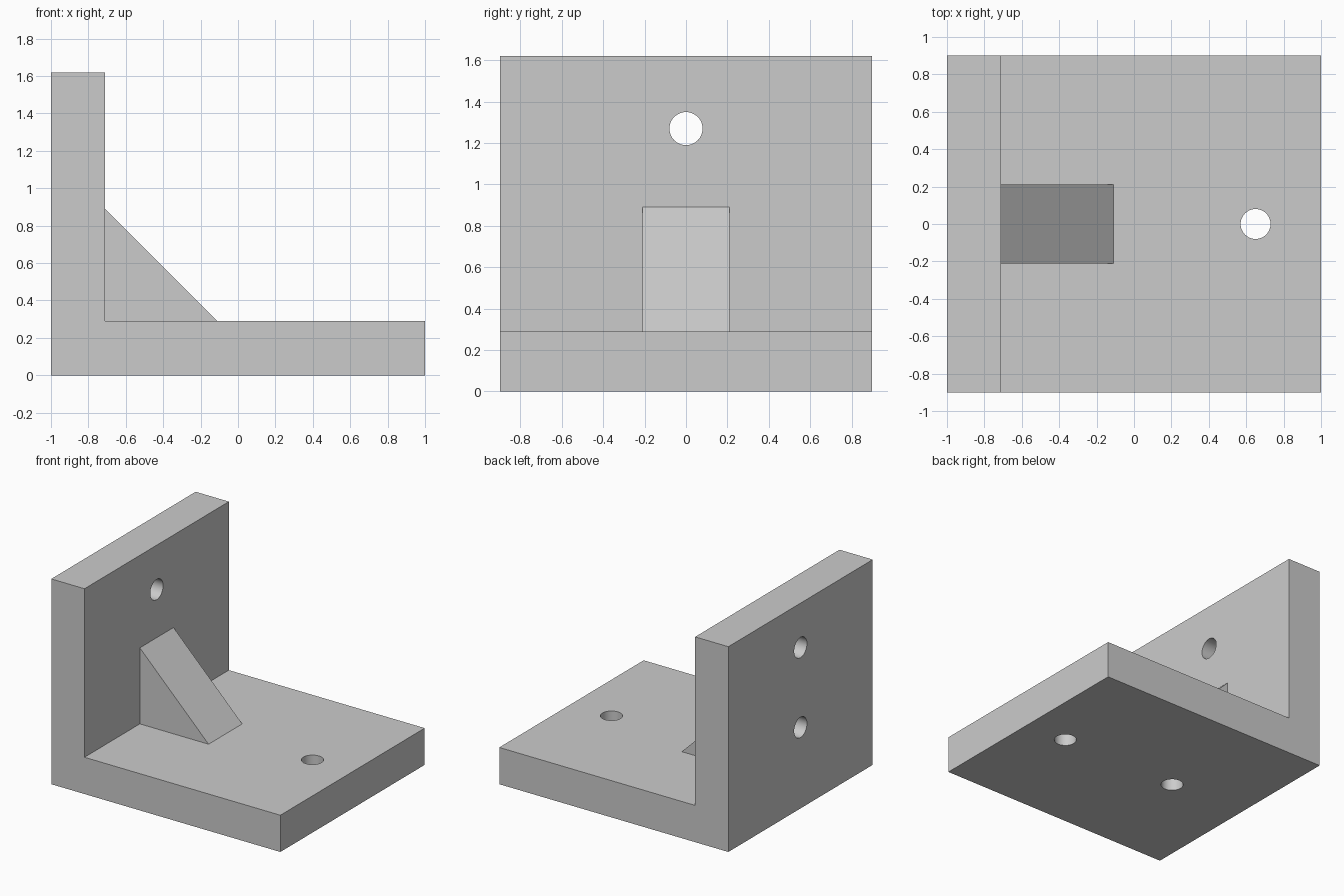
import bpy
import bmesh
import math
from mathutils import Vector

cube = bpy.data.objects.get("Cube")
if cube:
    bpy.data.objects.remove(cube, do_unlink=True)

THICK = 0.29        # plate thickness
INNER = -1 + THICK  # inner face of the upright plate
HOLE_R = 0.08

grey = bpy.data.materials.new("plain_grey")
grey.use_nodes = True
grey.diffuse_color = (0.6, 0.6, 0.6, 1)
grey.node_tree.nodes["Principled BSDF"].inputs["Base Color"].default_value = (0.6, 0.6, 0.6, 1)


def extrude_profile(name, points, half_width):
    """Extrude an x-z outline along y, centred on y = 0."""
    bm = bmesh.new()
    face = bm.faces.new([bm.verts.new((x, -half_width, z)) for x, z in points])
    new = bmesh.ops.extrude_face_region(bm, geom=[face])["geom"]
    verts = [v for v in new if isinstance(v, bmesh.types.BMVert)]
    bmesh.ops.translate(bm, verts=verts, vec=Vector((0, 2 * half_width, 0)))
    bmesh.ops.recalc_face_normals(bm, faces=bm.faces)
    mesh = bpy.data.meshes.new(name)
    bm.to_mesh(mesh)
    bm.free()
    mesh.materials.append(grey)
    obj = bpy.data.objects.new(name, mesh)
    bpy.context.collection.objects.link(obj)
    return obj


def drill(target, location, rotation):
    """Cut a round bolt hole through one plate."""
    bpy.ops.mesh.primitive_cylinder_add(vertices=48, radius=HOLE_R, depth=THICK + 0.1,
                                        location=location, rotation=rotation)
    cutter = bpy.context.object
    cutter.name = "hole_cutter"
    cutter.data.materials.append(grey)
    mod = target.modifiers.new("bolt_hole", 'BOOLEAN')
    mod.operation = 'DIFFERENCE'
    mod.solver = 'EXACT'
    mod.object = cutter
    bpy.context.view_layer.objects.active = target
    bpy.ops.object.modifier_apply(modifier=mod.name)
    bpy.data.objects.remove(cutter, do_unlink=True)


# L-shaped bracket: base plate and upright plate in one piece
bracket = extrude_profile("angle_bracket", [
    (-1, 0), (1, 0), (1, THICK), (INNER, THICK), (INNER, 1.62), (-1, 1.62)], 0.9)

# Two holes in the base, two in the upright; the inner ones end at the rib
for x in (0.65, -0.36):
    drill(bracket, (x, 0, THICK / 2), (0, 0, 0))
for z in (1.27, 0.64):
    drill(bracket, (-1 + THICK / 2, 0, z), (0, math.pi / 2, 0))

# Smooth hole walls, sharp plate edges
bpy.ops.object.select_all(action='DESELECT')
bracket.select_set(True)
bpy.context.view_layer.objects.active = bracket
bpy.ops.object.shade_smooth_by_angle(angle=math.radians(30))

# Triangular rib in the inside corner
extrude_profile("support_rib", [
    (INNER, THICK), (INNER + 0.6, THICK), (INNER, THICK + 0.6)], 0.21)
